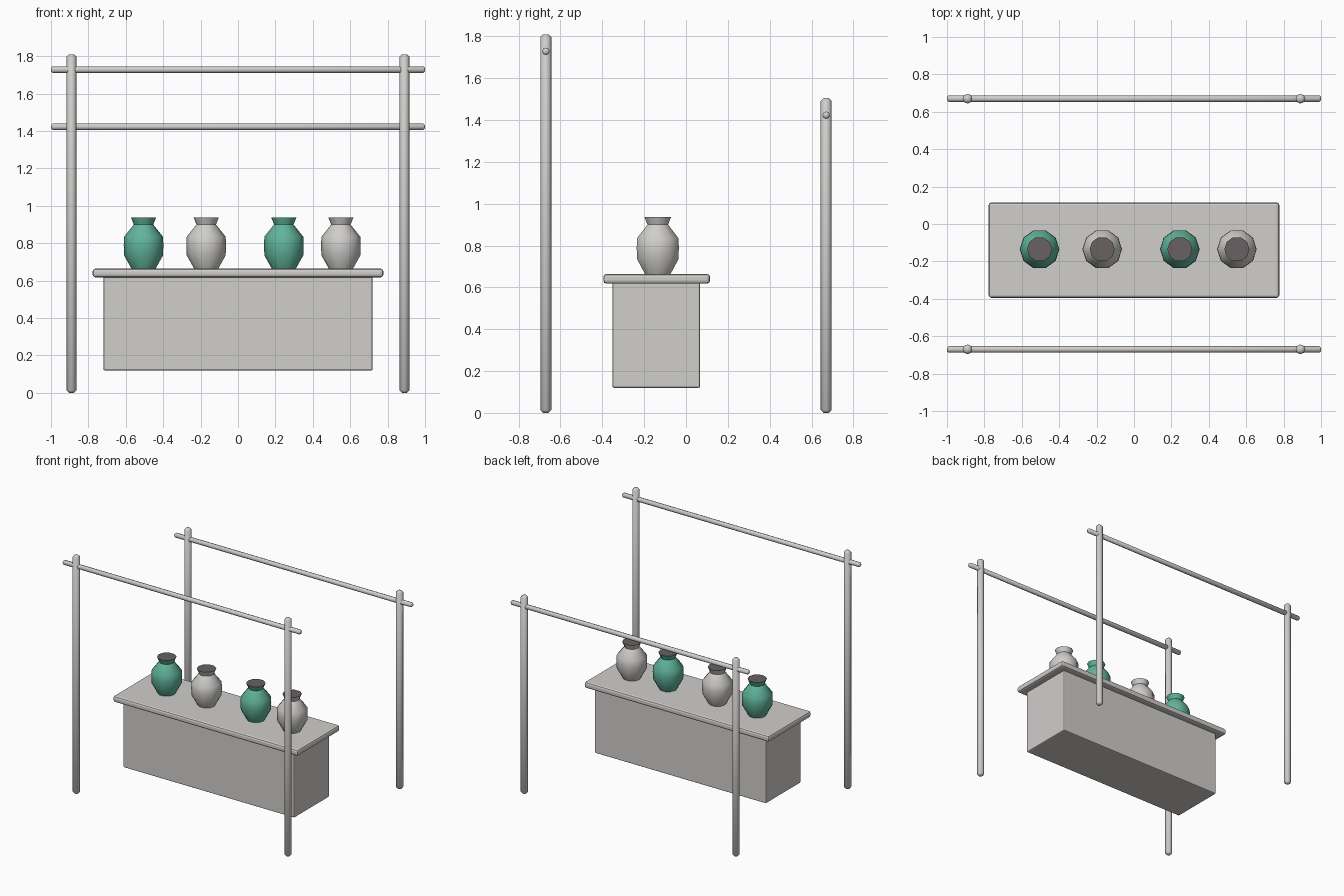
import bpy, bmesh, math
from mathutils import Matrix

cube = bpy.data.objects.get("Cube")
if cube:
    bpy.data.objects.remove(cube, do_unlink=True)


def material(name, rgb):
    m = bpy.data.materials.new(name)
    m.use_nodes = True
    m.diffuse_color = (*rgb, 1)
    m.node_tree.nodes["Principled BSDF"].inputs["Base Color"].default_value = (*rgb, 1)
    return m


GREY = material("pale grey", (0.63, 0.62, 0.60))
GREEN = material("sea green", (0.12, 0.46, 0.33))
DARK = material("dark opening", (0.14, 0.12, 0.12))


def finish(bm, name, mats, angle=40):
    bmesh.ops.recalc_face_normals(bm, faces=bm.faces)
    mesh = bpy.data.meshes.new(name)
    bm.to_mesh(mesh)
    bm.free()
    for m in mats:
        mesh.materials.append(m)
    ob = bpy.data.objects.new(name, mesh)
    bpy.context.collection.objects.link(ob)
    bpy.ops.object.select_all(action='DESELECT')
    ob.select_set(True)
    bpy.context.view_layer.objects.active = ob
    if angle:
        bpy.ops.object.shade_smooth_by_angle(angle=math.radians(angle))
    return ob


def box(name, lo, hi, bevel):
    bm = bmesh.new()
    bmesh.ops.create_cube(bm, size=1)
    for v in bm.verts:
        v.co = [(a + b) / 2 + c * (b - a) for a, b, c in zip(lo, hi, v.co)]
    bmesh.ops.bevel(bm, geom=bm.edges[:], offset=bevel, segments=2,
                    profile=0.5, affect='EDGES')
    return finish(bm, name, [GREY], 0)


def lathe(bm, profile, sides):
    """Stack rings of (radius, height) and close both ends; returns the top face."""
    rings = [[bm.verts.new((r * math.cos(math.tau * i / sides),
                            r * math.sin(math.tau * i / sides), z))
              for i in range(sides)] for r, z in profile]
    for a, b in zip(rings, rings[1:]):
        for i in range(sides):
            j = (i + 1) % sides
            bm.faces.new((a[i], a[j], b[j], b[i]))
    bm.faces.new(rings[0][::-1])
    return bm.faces.new(rings[-1])


def pole(name, radius, length, matrix):
    bm = bmesh.new()
    chamfer = radius * 0.5
    lathe(bm, [(radius - chamfer, 0), (radius, chamfer),
               (radius, length - chamfer), (radius - chamfer, length)], 8)
    bm.transform(matrix)
    return finish(bm, name, [GREY], 50)


def vase(name, x, mat):
    bm = bmesh.new()
    top = lathe(bm, [(0.062, 0.66), (0.104, 0.735), (0.106, 0.79),
                     (0.104, 0.835), (0.052, 0.90), (0.067, 0.937)], 10)
    top.material_index = 1
    bm.transform(Matrix.Translation((x, -0.135, 0)))
    return finish(bm, name, [mat, DARK])


# Counter
box("counter_body", (-0.72, -0.352, 0.12), (0.72, 0.068, 0.63), 0.008)
box("counter_top", (-0.777, -0.395, 0.618), (0.777, 0.115, 0.664), 0.014)

# Two frames, each with two posts and a crossbar
for label, y, height in (("front", -0.67, 1.81), ("back", 0.67, 1.505)):
    for side, x in (("right", -0.89), ("left", 0.89)):
        pole(f"{label}_{side}_post", 0.026, height, Matrix.Translation((x, y, 0)))
    pole(f"{label}_crossbar", 0.018, 2,
         Matrix.Translation((-1, y, height - 0.082)) @ Matrix.Rotation(math.pi / 2, 4, 'Y'))

# Vases on the counter
for i, (x, mat) in enumerate(((-0.505, GREEN), (-0.17, GREY), (0.245, GREEN), (0.55, GREY))):
    vase(f"vase_{i + 1}", x, mat)
